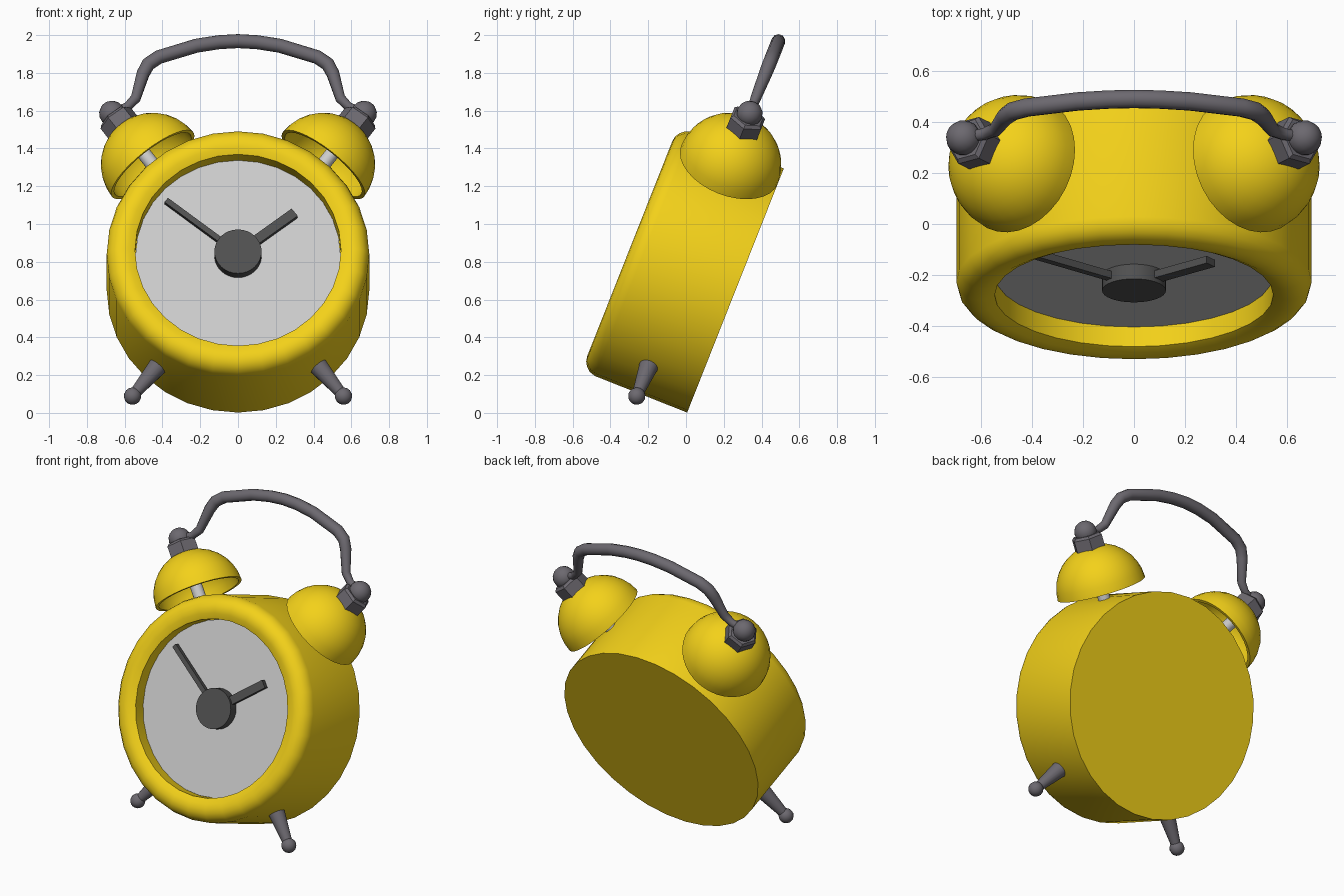
import bpy, bmesh
from math import pi, radians, sin, cos, atan2, hypot
from mathutils import Matrix

if "Cube" in bpy.data.objects:
    bpy.data.objects.remove(bpy.data.objects["Cube"])

# Clock frame: origin at the centre of the back, leaning backwards
BASE = Matrix.Translation((0, 0.262, 0.648)) @ Matrix.Rotation(radians(-21.6), 4, 'X')
AXIS = BASE @ Matrix.Rotation(pi / 2, 4, 'X')      # z runs from back to dial
MID = 0.275                                        # depth of bells, handle and feet


def material(name, rgb):
    m = bpy.data.materials.new(name)
    m.diffuse_color = (*rgb, 1)
    m.use_nodes = True
    m.node_tree.nodes["Principled BSDF"].inputs["Base Color"].default_value = m.diffuse_color
    return m


YELLOW = material("yellow_paint", (0.9, 0.64, 0.01))
METAL = material("dark_metal", (0.15, 0.14, 0.16))
BLACK = material("hand_grey", (0.08, 0.08, 0.08))
PALE = material("pale_grey", (0.6, 0.6, 0.6))


def finish(name, bm, matrix, mat, angle=35):
    bmesh.ops.recalc_face_normals(bm, faces=bm.faces)
    me = bpy.data.meshes.new(name)
    bm.to_mesh(me)
    bm.free()
    me.materials.append(mat)
    for p in me.polygons:
        p.use_smooth = True
    me.set_sharp_from_angle(angle=radians(angle))
    ob = bpy.data.objects.new(name, me)
    ob.matrix_world = matrix
    bpy.context.collection.objects.link(ob)
    return ob


def lathe(name, profile, matrix, mat, segs=32, closed=False, angle=35):
    """Spin a (radius, height) profile around local z."""
    bm = bmesh.new()
    vs = [bm.verts.new((r, 0, h)) for r, h in profile]
    pairs = list(zip(vs, vs[1:])) + ([(vs[-1], vs[0])] if closed else [])
    es = [bm.edges.new(p) for p in pairs]
    bmesh.ops.spin(bm, geom=vs + es, cent=(0, 0, 0), axis=(0, 0, 1),
                   angle=2 * pi, steps=segs, use_merge=True)
    bmesh.ops.remove_doubles(bm, verts=bm.verts, dist=1e-4)
    return finish(name, bm, matrix, mat, angle)


def arc(r, h, a0, a1, n):
    """Arc points; angle measured from the equator."""
    return [(max(0, r * cos(a)), h + r * sin(a))
            for a in (radians(a0 + (a1 - a0) * i / n) for i in range(n + 1))]


# Body with rounded front rim and recessed well
lathe("body", [(0, 0), (0.695, 0), (0.695, 0.525), (0.685, 0.558), (0.665, 0.582),
               (0.64, 0.597), (0.61, 0.602), (0.58, 0.598), (0.545, 0.582),
               (0.545, 0.49), (0, 0.49)], AXIS, YELLOW, angle=40)
lathe("dial", [(0, 0.485), (0.543, 0.485), (0.543, 0.5), (0, 0.5)], AXIS, PALE)
lathe("hand_hub", [(0, 0.495), (0.125, 0.495), (0.125, 0.562), (0, 0.562)], AXIS, BLACK)


# Clock hands
def hand(name, x, u, width):
    length = hypot(x, u)
    bm = bmesh.new()
    bmesh.ops.create_cube(bm, size=1)
    bmesh.ops.scale(bm, vec=(width, 0.03, length), verts=bm.verts)
    bmesh.ops.translate(bm, vec=(0, -0.53, length / 2), verts=bm.verts)
    finish(name, bm, BASE @ Matrix.Rotation(atan2(x, u), 4, 'Y'), BLACK)


hand("minute_hand", -0.38, 0.30, 0.03)
hand("hour_hand", 0.30, 0.23, 0.052)

# Bells, posts, nuts, knobs and feet on both sides
for side, s in (("left", -1), ("right", 1)):
    up = BASE @ Matrix.Translation((0, -MID, 0)) @ Matrix.Rotation(s * radians(36.6), 4, 'Y')
    lathe("bell_" + side, arc(0.275, 0.757, 0, 90, 8) + arc(0.255, 0.757, 90, 0, 8),
          up, YELLOW, closed=True)
    lathe("bell_post_" + side, [(0, 0.66), (0.038, 0.66), (0.038, 1.02), (0, 1.02)],
          up, PALE, 16)
    lathe("bell_nut_" + side, [(0, 1.0), (0.09, 1.0), (0.1, 1.012), (0.1, 1.085),
                               (0.085, 1.1), (0, 1.1)], up, METAL, 6, angle=20)
    lathe("knob_" + side, arc(0.069, 1.118, -90, 90, 8), up, METAL, 16)

    down = (BASE @ Matrix.Translation((0, -MID - 0.005, 0))
            @ Matrix.Rotation(s * radians(180 - 38.1), 4, 'Y'))
    lathe("foot_" + side, [(0, 0.655), (0.055, 0.655), (0.03, 0.88), (0, 0.88)],
          down, METAL, 16)
    lathe("foot_ball_" + side, arc(0.046, 0.905, -90, 90, 8), down, METAL, 16)

# Carrying handle: mirrored path between the knobs (x, up, thickness)
half = [(0.65, 0.91, 0.6), (0.585, 0.938, 0.65), (0.542, 0.985, 0.75), (0.503, 1.125, 0.95),
        (0.475, 1.18, 1), (0.42, 1.22, 1), (0.22, 1.285, 1), (0.1, 1.305, 1)]
path = half + [(0, 1.311, 1)] + [(-x, u, t) for x, u, t in reversed(half)]
cu = bpy.data.curves.new("handle", 'CURVE')
cu.dimensions = '3D'
cu.bevel_depth = 0.037
cu.bevel_resolution = 3
cu.use_fill_caps = True
sp = cu.splines.new('POLY')
sp.points.add(len(path) - 1)
for p, (x, u, t) in zip(sp.points, path):
    p.co = (x, -MID, u, 1)
    p.radius = t
cu.materials.append(METAL)
handle = bpy.data.objects.new("handle", cu)
handle.matrix_world = BASE
bpy.context.collection.objects.link(handle)
bpy.context.view_layer.objects.active = handle
handle.select_set(True)
bpy.ops.object.convert(target='MESH')
bpy.ops.object.shade_smooth_by_angle(angle=radians(40))
